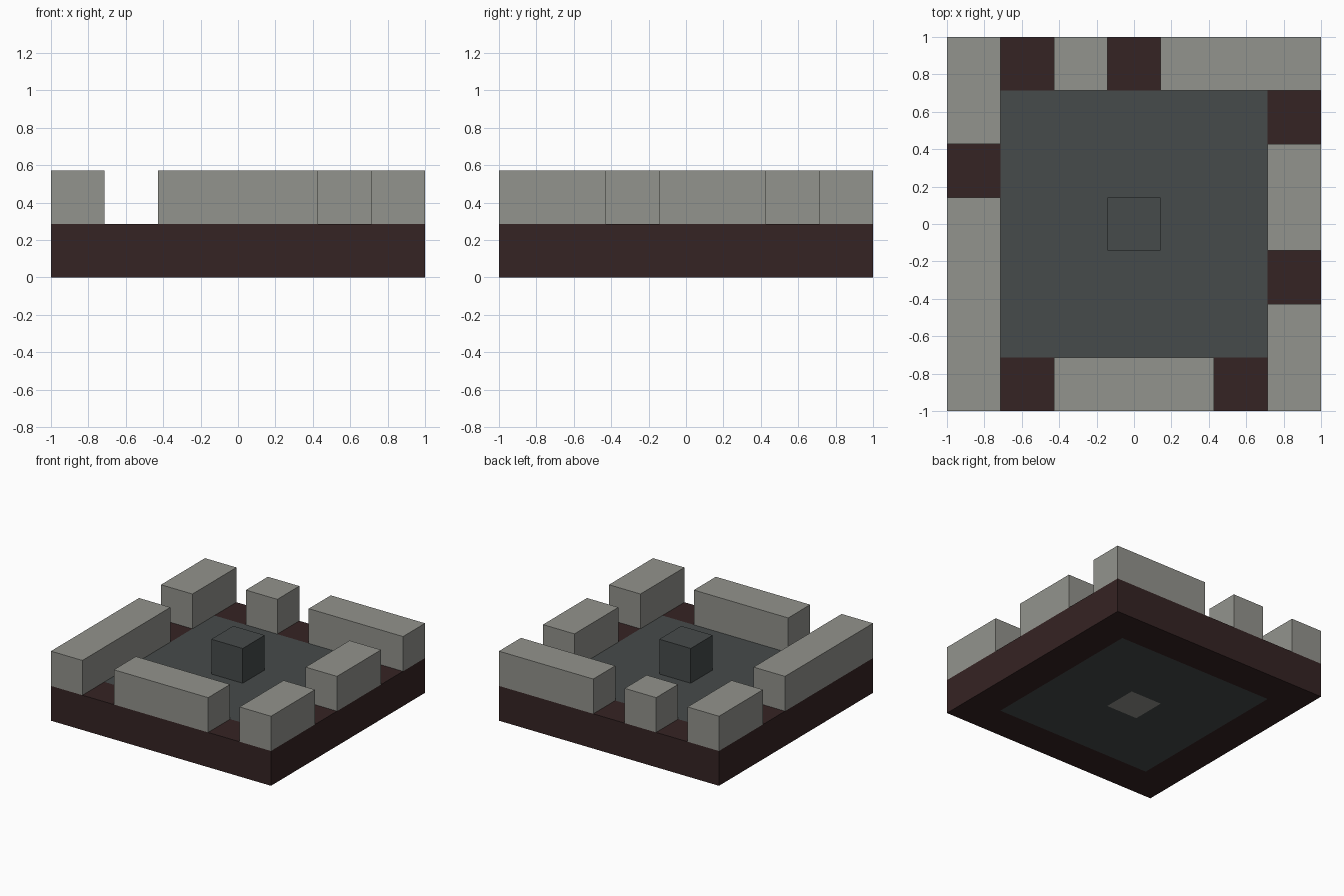
import bpy
import bmesh

U = 2 / 7  # one cell of the seven by seven plan

cube = bpy.data.objects.get("Cube")
if cube:
    bpy.data.objects.remove(cube, do_unlink=True)


def material(name, r, g, b):
    mat = bpy.data.materials.new(name)
    mat.use_nodes = True
    mat.diffuse_color = (r, g, b, 1)
    bsdf = next(n for n in mat.node_tree.nodes if n.type == 'BSDF_PRINCIPLED')
    bsdf.inputs["Base Color"].default_value = (r, g, b, 1)
    bsdf.inputs["Roughness"].default_value = 0.9
    return mat


stone = material("light stone", 0.29, 0.292, 0.266)
brown = material("dark brown", 0.036, 0.017, 0.017)
slate = material("dark slate", 0.061, 0.07, 0.07)


def finish(name, bm, mat):
    bmesh.ops.recalc_face_normals(bm, faces=bm.faces)
    mesh = bpy.data.meshes.new(name)
    bm.to_mesh(mesh)
    bm.free()
    mesh.materials.append(mat)
    obj = bpy.data.objects.new(name, mesh)
    bpy.context.collection.objects.link(obj)


def block(name, mat, col, row, cols=1, rows=1, level=0):
    """Box covering a run of cells, counted from the front right corner."""
    bm = bmesh.new()
    bmesh.ops.create_cube(bm, size=U)
    bmesh.ops.scale(bm, vec=(cols, rows, 1), verts=bm.verts)
    bmesh.ops.translate(bm, verts=bm.verts, vec=(
        (col + cols / 2) * U - 1, (row + rows / 2) * U - 1, (level + 0.5) * U))
    finish(name, bm, mat)


def square_ring(name, mat, outer, inner):
    """Square slab, one cell high, with a square opening; widths in cells."""
    bm = bmesh.new()
    loops = []
    for width, z in ((outer, 0), (outer, U), (inner, U), (inner, 0)):
        h = width * U / 2
        loops.append([bm.verts.new((x * h, y * h, z))
                      for x, y in ((-1, -1), (1, -1), (1, 1), (-1, 1))])
    for a, b in zip(loops, loops[1:] + loops[:1]):
        for i in range(4):
            j = (i + 1) % 4
            bm.faces.new((a[i], a[j], b[j], b[i]))
    finish(name, bm, mat)


# Base layer: outer border, floor and the stone set under the middle
square_ring("base_border", brown, 7, 5)
square_ring("courtyard_floor", slate, 5, 1)
block("centre_foundation", stone, 3, 3)

# Upper layer: centre block and the broken perimeter wall
block("centre_block", slate, 3, 3, level=1)
walls = {
    "right_wall_front": (0, 0, 1, 4),
    "right_wall_back": (0, 5, 1, 2),
    "back_wall_single": (2, 6, 1, 1),
    "back_wall_long": (4, 6, 3, 1),
    "left_wall_middle": (6, 3, 1, 2),
    "left_wall_front": (6, 0, 1, 2),
    "front_wall": (2, 0, 3, 1),
}
for name, cells in walls.items():
    block(name, stone, *cells, level=1)
